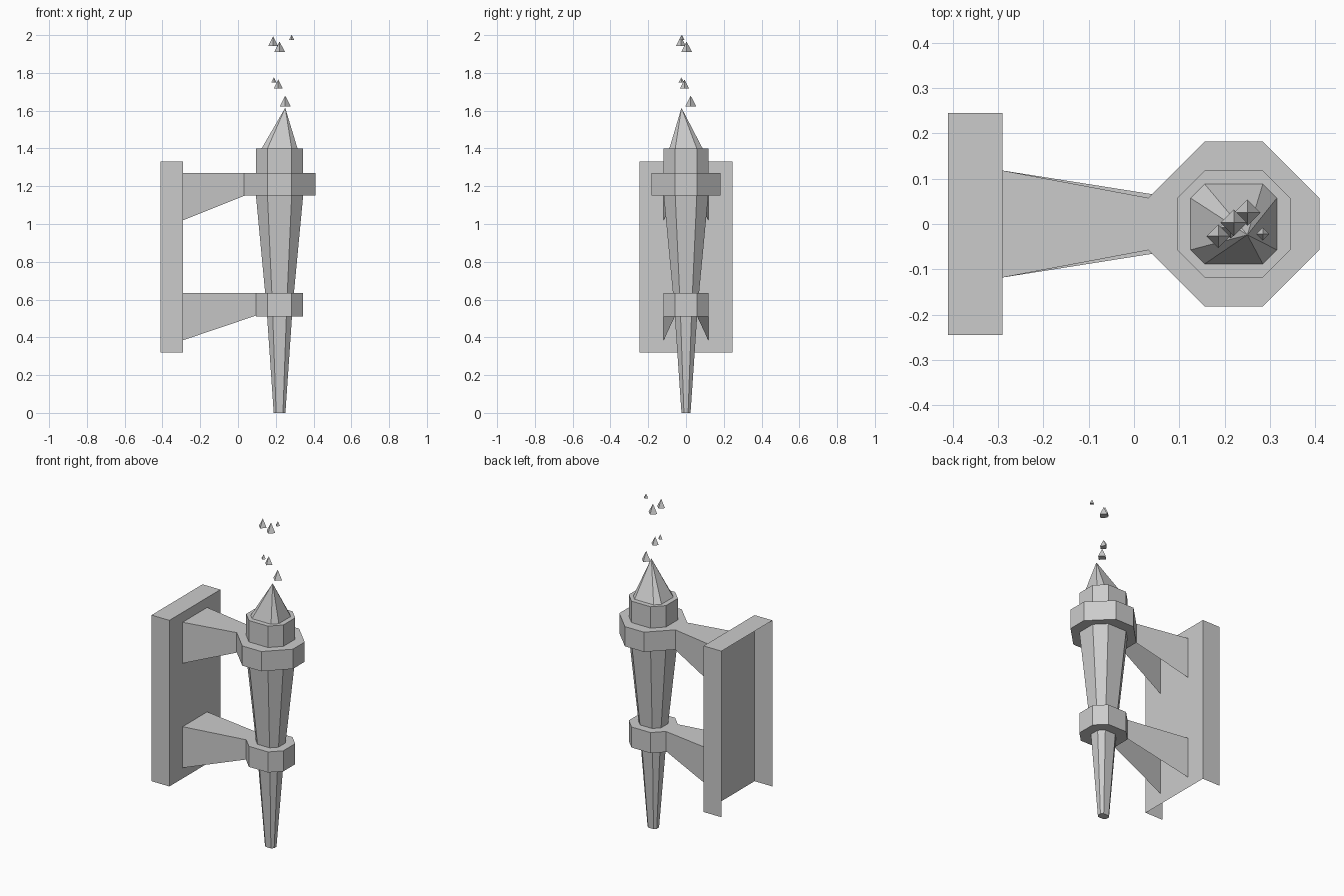
import bpy, bmesh
from mathutils import Vector

cube = bpy.data.objects.get("Cube")
if cube:
    bpy.data.objects.remove(cube, do_unlink=True)

AXIS_X = 0.22      # centre line of the torch
PLATE_FRONT = -0.29

grey = bpy.data.materials.new("plain_grey")
grey.use_nodes = True
grey.diffuse_color = (0.6, 0.6, 0.6, 1)
grey.node_tree.nodes["Principled BSDF"].inputs["Base Color"].default_value = (0.6, 0.6, 0.6, 1)


def finish(name, bm, open_sides=()):
    """Fix normals, drop the faces pointing along the open sides, add the object."""
    bmesh.ops.recalc_face_normals(bm, faces=bm.faces)
    bm.normal_update()
    drop = [f for f in bm.faces if any(f.normal.dot(Vector(d)) > 0.7 for d in open_sides)]
    bmesh.ops.delete(bm, geom=drop, context='FACES')
    mesh = bpy.data.meshes.new(name)
    bm.to_mesh(mesh)
    bm.free()
    mesh.materials.append(grey)
    obj = bpy.data.objects.new(name, mesh)
    bpy.context.scene.collection.objects.link(obj)
    return obj


def octagon(z, outer, inner):
    """Square outline with cut corners, slightly wider in x than in y."""
    ox, oy, ix, iy = outer + 0.004, outer - 0.003, inner + 0.004, inner - 0.003
    outline = [(ox, -iy), (ox, iy), (ix, oy), (-ix, oy),
               (-ox, iy), (-ox, -iy), (-ix, -oy), (ix, -oy)]
    return [(AXIS_X + x, y, z) for x, y in outline]


def loft(name, loops, apex=None, open_sides=()):
    """Skin a stack of outlines, ending in a cap or a point."""
    bm = bmesh.new()
    rows = [[bm.verts.new(p) for p in loop] for loop in loops]
    n = len(rows[0])
    bm.faces.new(rows[0])
    for low, high in zip(rows, rows[1:]):
        for i in range(n):
            j = (i + 1) % n
            bm.faces.new((low[i], low[j], high[j], high[i]))
    if apex:
        tip = bm.verts.new(apex)
        for i in range(n):
            bm.faces.new((rows[-1][i], rows[-1][(i + 1) % n], tip))
    else:
        bm.faces.new(rows[-1])
    return finish(name, bm, open_sides)


def upright(x, half_y, bottom, top):
    return [(x, -half_y, bottom), (x, half_y, bottom), (x, half_y, top), (x, -half_y, top)]


# Wall plate: shell open at the back and below
loft("wall_plate", [upright(-0.41, 0.245, 0.32, 1.33), upright(PLATE_FRONT, 0.245, 0.32, 1.33)],
     open_sides=[(-1, 0, 0), (0, 0, -1)])

# Brackets: top and two sides only
for name, end_x, top in (("upper_bracket", 0.035, 1.27), ("lower_bracket", 0.095, 0.635)):
    loft(name, [upright(PLATE_FRONT, 0.118, top - 0.25, top), upright(end_x, 0.057, top - 0.12, top)],
         open_sides=[(-1, 0, 0), (1, 0, 0), (0, 0, -1)])

# Tapered handle
loft("handle", [octagon(0, 0.027, 0.014), octagon(0.57, 0.066, 0.034), octagon(1.15, 0.121, 0.06)])

# Collars and cup
for name, low, high, outer in (("lower_collar", 0.51, 0.635, 0.121),
                               ("upper_collar", 1.15, 1.27, 0.185),
                               ("cup", 1.27, 1.4, 0.121)):
    loft(name, [octagon(low, outer, 0.06), octagon(high, outer, 0.06)])

# Flame leaning slightly to one side
loft("flame", [octagon(1.4, 0.091, 0.06)], apex=(0.25, -0.024, 1.615))

# Embers: small four-sided spikes (x, y, base height, radius)
embers = [(0.25, 0.025, 1.623, 0.029), (0.213, -0.008, 1.718, 0.024), (0.19, -0.025, 1.75, 0.014),
          (0.22, 0.003, 1.91, 0.029), (0.186, -0.027, 1.943, 0.026), (0.284, -0.022, 1.975, 0.014)]
for i, (x, y, z, r) in enumerate(embers):
    base = [(x + r, y, z), (x, y + r, z), (x - r, y, z), (x, y - r, z)]
    loft(f"ember_{i + 1}", [base], apex=(x, y, z + 2 * r - 0.002))
